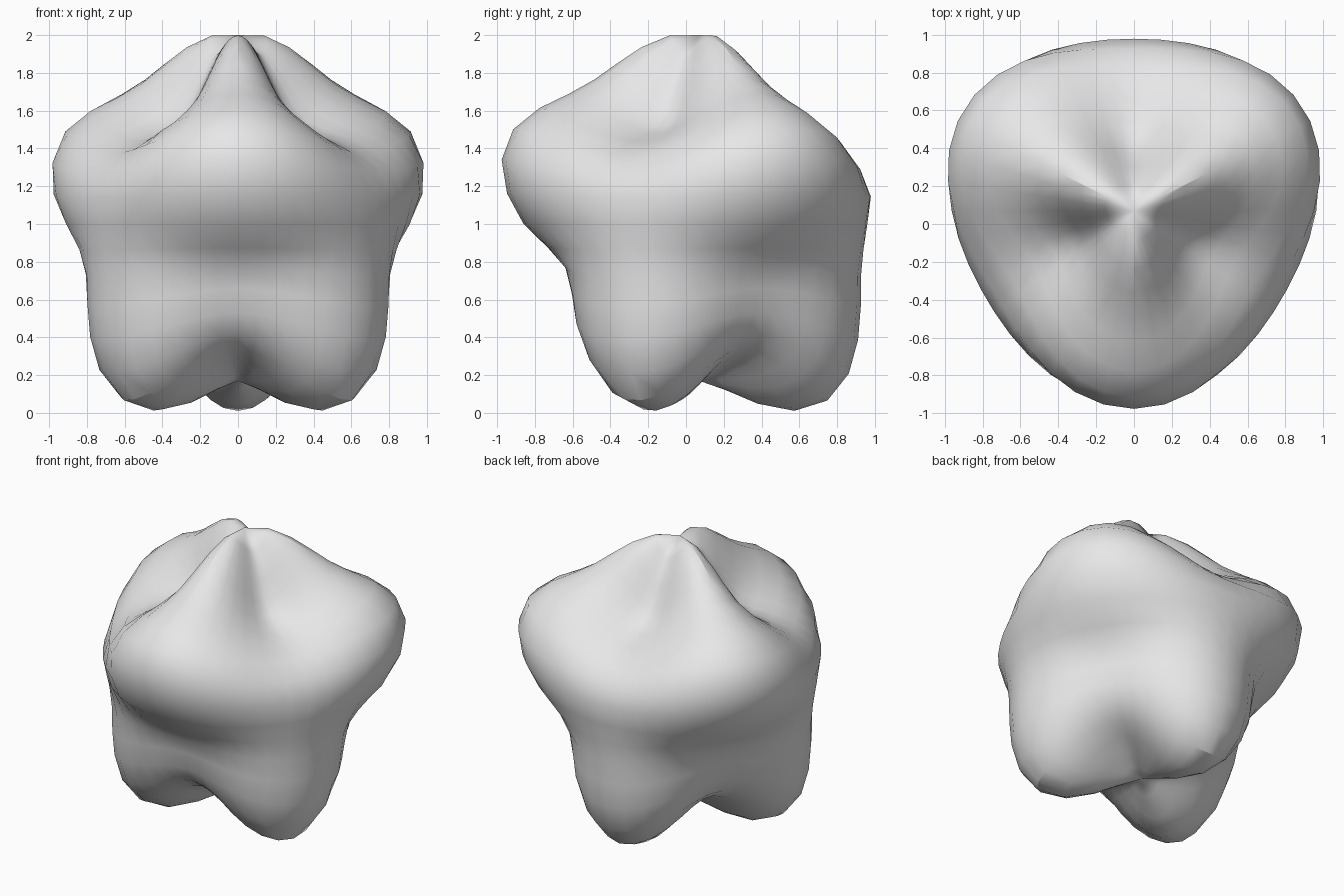
import bpy
import math
from mathutils import Vector

cube = bpy.data.objects.get("Cube")
if cube:
    bpy.data.objects.remove(cube, do_unlink=True)

SEGMENTS, RINGS = 40, 20
CENTRE = Vector((0, 0.07, 1))

# Radius at each ring from the top pole to the bottom pole,
# along the front meridian and along the back meridian.
front_radii = [1, 1.01, .985, .955, .945, .975, 1.045, 1.105, 1.1, 1.03, .93,
               .81, .745, .755, .8, .82, .81, .79, .79, .81, .83]
back_radii = [1, .9, .76, .67, .64, .67, .74, .83, .9, .92, .89,
              .88, .9, .96, 1.04, 1.12, 1.155, 1.11, 1, .89, .83]


def lobed_radius(direction):
    """Blend the two meridian profiles with three-fold symmetry."""
    polar = math.acos(max(-1, min(1, direction.z)))
    azimuth = math.atan2(direction.y, direction.x)
    ring = min(RINGS, round(polar / math.pi * RINGS))
    front_weight = (1 + math.cos(3 * (azimuth + math.pi / 2))) / 2
    return back_radii[ring] + (front_radii[ring] - back_radii[ring]) * front_weight


# Body: a sphere pushed out into three upper and three lower lobes
bpy.ops.mesh.primitive_uv_sphere_add(segments=SEGMENTS, ring_count=RINGS, radius=1)
body = bpy.context.object
body.name = "lobed_body"
for vertex in body.data.vertices:
    direction = vertex.co.normalized()
    vertex.co = CENTRE + direction * lobed_radius(direction)
body.data.update()
bpy.ops.object.shade_smooth_by_angle(angle=math.radians(30))

# Plain grey surface
grey = bpy.data.materials.new("light_grey")
grey.use_nodes = True
colour = (0.8, 0.8, 0.8, 1)
grey.diffuse_color = colour
grey.node_tree.nodes["Principled BSDF"].inputs["Base Color"].default_value = colour
body.data.materials.clear()
body.data.materials.append(grey)
